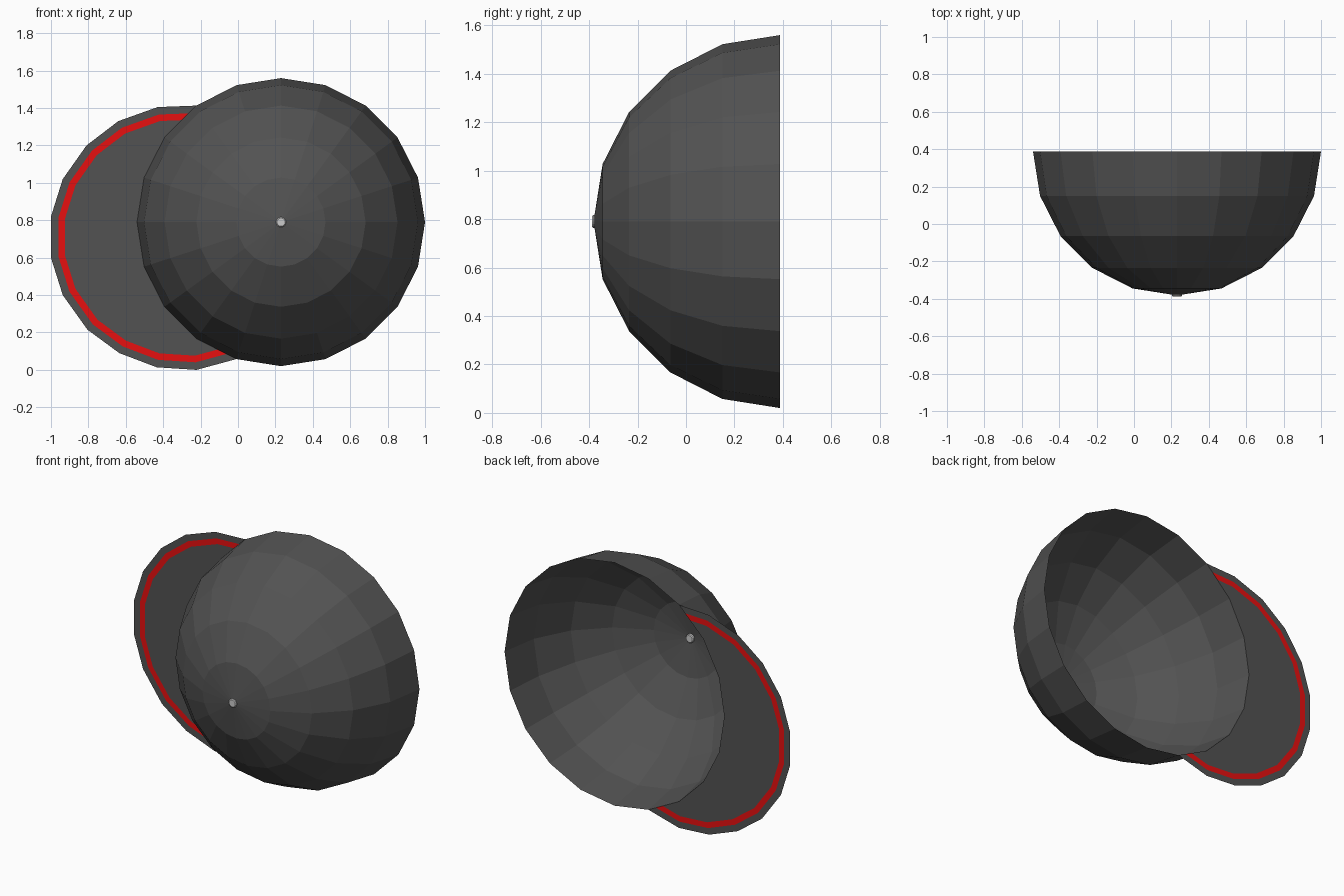
import bpy, bmesh, math
from mathutils import Vector, Matrix

if "Cube" in bpy.data.objects:
    bpy.data.objects.remove(bpy.data.objects["Cube"])

R, SEG = 0.77, 20
C = Vector((0.23, 0.388, 0.79))      # centre of the dome opening
PIVOT = Vector((-0.30, 0.388, 0.71))  # centre of the brim outline


def material(name, rgb):
    m = bpy.data.materials.new(name)
    m.diffuse_color = (*rgb, 1)
    m.use_nodes = True
    m.node_tree.nodes["Principled BSDF"].inputs["Base Color"].default_value = m.diffuse_color
    return m


def make_object(name, bm, mat=None):
    mesh = bpy.data.meshes.new(name)
    bm.to_mesh(mesh)
    bm.free()
    ob = bpy.data.objects.new(name, mesh)
    bpy.context.collection.objects.link(ob)
    if mat:
        mesh.materials.append(mat)
    return ob


def rim_point(i):
    a = 2 * math.pi * i / SEG
    return C + Vector((math.cos(a), 0, math.sin(a))) * R


charcoal = material("charcoal", (0.085, 0.085, 0.085))
red = material("red", (0.8, 0.005, 0.005))

# Dome: open half sphere with its crown facing the front
bm = bmesh.new()
bmesh.ops.create_uvsphere(bm, u_segments=SEG, v_segments=10, radius=R)
bmesh.ops.delete(bm, geom=[v for v in bm.verts if v.co.z < -0.01], context='VERTS')
bmesh.ops.transform(bm, verts=bm.verts,
                    matrix=Matrix.Translation(C) @ Matrix.Rotation(math.pi / 2, 4, 'X'))
make_object("dome", bm, charcoal)

# Brim outline (x, z), from the upper rim corner round to the lower one
OUTLINE = [(-0.222, 1.413), (-0.43, 1.405), (-0.64, 1.33), (-0.81, 1.2),
           (-0.937, 1.02), (-1.0, 0.82), (-1.0, 0.6), (-0.937, 0.4),
           (-0.805, 0.215), (-0.635, 0.09), (-0.435, 0.014), (-0.222, 0.0),
           (-0.008, 0.058)]


def outline(s):
    return [PIVOT + (Vector((x, C.y, z)) - PIVOT) * s for x, z in OUTLINE]


def cut_by_rim(bm):
    """Remove the part of a flat mesh that lies inside the dome opening."""
    planes = []
    for i in range(6, 15):
        a, b = rim_point(i), rim_point(i + 1)
        mid = (a + b) / 2
        planes.append((mid, (mid - C).normalized()))
    for co, no in planes:
        bmesh.ops.bisect_plane(bm, geom=bm.verts[:] + bm.edges[:] + bm.faces[:],
                               plane_co=co, plane_no=no, dist=1e-5)
    inside = [f for f in bm.faces
              if all((f.calc_center_median() - co).dot(no) < 1e-5 for co, no in planes)]
    bmesh.ops.delete(bm, geom=inside, context='FACES')


def add_band(bm, s_out, s_in):
    a = [bm.verts.new(p) for p in outline(s_out)]
    b = [bm.verts.new(p) for p in outline(s_in)]
    for i in range(len(a) - 1):
        bm.faces.new((a[i], a[i + 1], b[i + 1], b[i]))


# Brim: outer border and inner sheet
bm = bmesh.new()
add_band(bm, 1.0, 0.943)
bm.faces.new([bm.verts.new(p) for p in outline(0.893)])
cut_by_rim(bm)
make_object("brim", bm, charcoal)

# Red stripe set into the brim
bm = bmesh.new()
add_band(bm, 0.943, 0.893)
cut_by_rim(bm)
make_object("brim_stripe", bm, red)

# Small button through the crown
bm = bmesh.new()
bmesh.ops.create_cone(bm, cap_ends=True, segments=16, radius1=0.027, radius2=0.027, depth=0.028)
bmesh.ops.bevel(bm, geom=[e for e in bm.edges if abs(e.verts[0].co.z - e.verts[1].co.z) < 1e-5],
                offset=0.005, segments=1, affect='EDGES')
bmesh.ops.transform(bm, verts=bm.verts, matrix=Matrix.Translation((C.x, -0.374, C.z))
                    @ Matrix.Rotation(math.pi / 2, 4, 'X'))
make_object("crown_button", bm)
